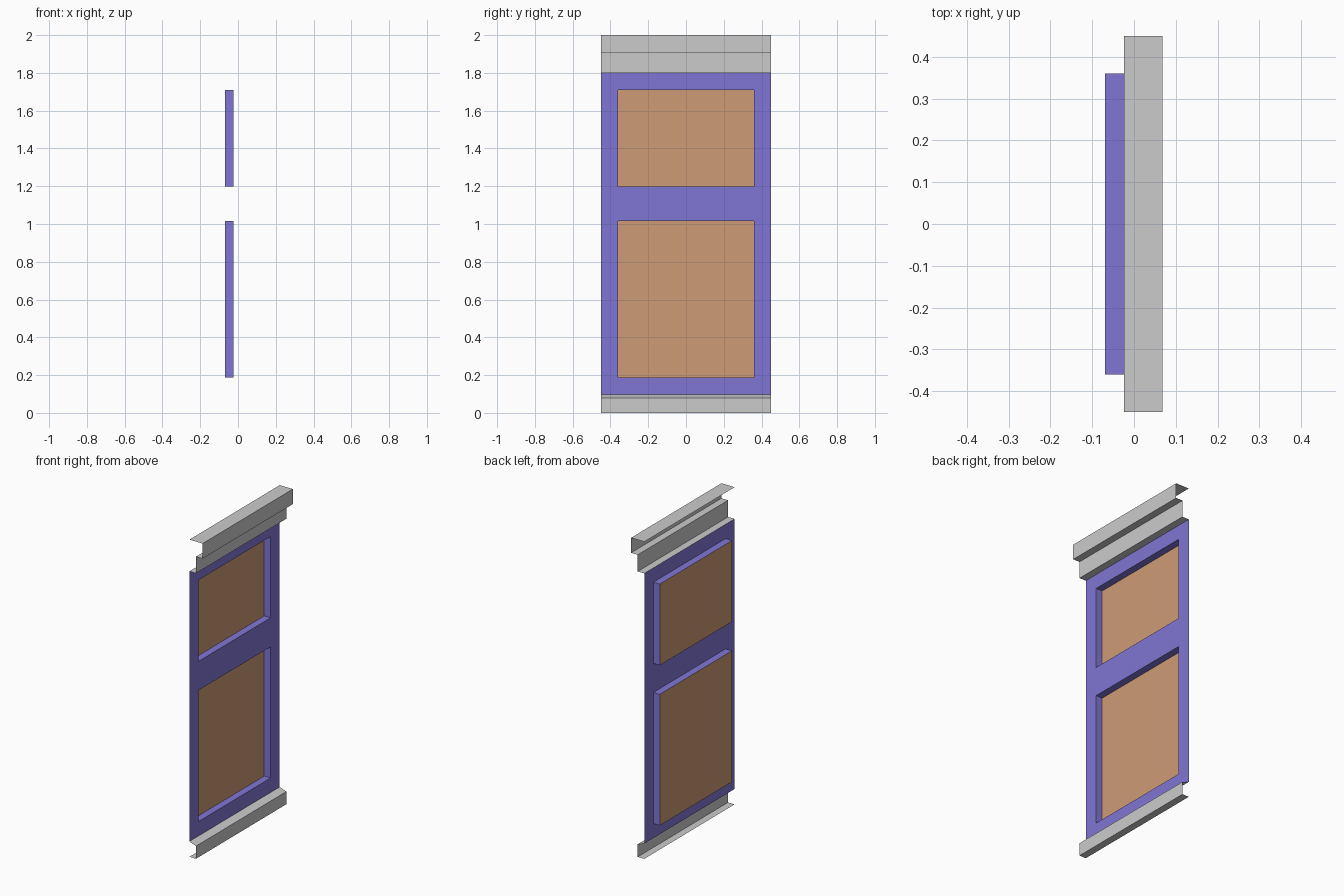
import bpy
import bmesh

if "Cube" in bpy.data.objects:
    bpy.data.objects.remove(bpy.data.objects["Cube"])

HALF_W = 0.45            # half width of the wall section
OPEN_Y = 0.36            # half width of the recesses
X_WALL, X_STEP, X_OUT, X_BACK = -0.024, 0.022, 0.068, -0.069
Z_LOW, Z_HIGH = 0.097, 1.80
RECESSES = {"lower": (0.188, 1.015), "upper": (1.198, 1.71)}


def material(name, color):
    mat = bpy.data.materials.new(name)
    mat.diffuse_color = (*color, 1)
    mat.use_nodes = True
    mat.node_tree.nodes["Principled BSDF"].inputs["Base Color"].default_value = mat.diffuse_color
    return mat


def add_object(name, bm, mat=None):
    bmesh.ops.remove_doubles(bm, verts=bm.verts, dist=1e-5)
    mesh = bpy.data.meshes.new(name)
    bm.to_mesh(mesh)
    bm.free()
    if mat:
        mesh.materials.append(mat)
    obj = bpy.data.objects.new(name, mesh)
    bpy.context.collection.objects.link(obj)
    return obj


def quad(bm, *points):
    return bm.faces.new([bm.verts.new(p) for p in points])


def upright(bm, x, y0, y1, z0, z1):
    """Flat rectangle facing +x."""
    quad(bm, (x, y0, z0), (x, y1, z0), (x, y1, z1), (x, y0, z1))


def moulding(name, profile):
    """Sweep an (x, z) profile, listed bottom to top, across the width."""
    bm = bmesh.new()
    for (xa, za), (xb, zb) in zip(profile, profile[1:]):
        quad(bm, (xa, -HALF_W, za), (xa, HALF_W, za),
             (xb, HALF_W, zb), (xb, -HALF_W, zb))
    add_object(name, bm)


purple = material("frame_purple", (0.22, 0.18, 0.66))
tan = material("panel_tan", (0.62, 0.33, 0.18))

# Wall frame: grid of cells, with the two panel openings left out
bm = bmesh.new()
ys = [-HALF_W, -OPEN_Y, OPEN_Y, HALF_W]
zs = [Z_LOW, *RECESSES["lower"], *RECESSES["upper"], Z_HIGH]
for i in range(3):
    for k in range(5):
        if i == 1 and k in (1, 3):
            continue
        upright(bm, X_WALL, ys[i], ys[i + 1], zs[k], zs[k + 1])

# Recess linings: four walls facing into each opening
for z0, z1 in RECESSES.values():
    ring = [(-OPEN_Y, z0), (OPEN_Y, z0), (OPEN_Y, z1), (-OPEN_Y, z1)]
    for a, b in zip(ring, ring[1:] + ring[:1]):
        quad(bm, (X_WALL, *a), (X_BACK, *a), (X_BACK, *b), (X_WALL, *b))
bmesh.ops.remove_doubles(bm, verts=bm.verts, dist=1e-5)
bmesh.ops.dissolve_limit(bm, angle_limit=0.01, verts=bm.verts, edges=bm.edges)
bmesh.ops.triangulate(bm, faces=[f for f in bm.faces if len(f.verts) > 4])
bmesh.ops.recalc_face_normals(bm, faces=bm.faces)
if sum(f.normal.x * f.calc_area() for f in bm.faces) < 0:
    bmesh.ops.reverse_faces(bm, faces=bm.faces)
add_object("wall_frame", bm, purple)

# Recessed panels
for label, (z0, z1) in RECESSES.items():
    bm = bmesh.new()
    upright(bm, X_BACK, -OPEN_Y, OPEN_Y, z0, z1)
    add_object(label + "_panel", bm, tan)

# Skirting and stepped cornice
moulding("skirting", [(X_WALL, 0), (X_STEP, 0), (X_STEP, 0.08), (X_WALL, Z_LOW)])
moulding("cornice", [(X_WALL, Z_HIGH), (X_STEP, Z_HIGH), (X_STEP, 1.905),
                     (X_OUT, 1.905), (X_OUT, 2.0), (X_WALL, 2.0)])
